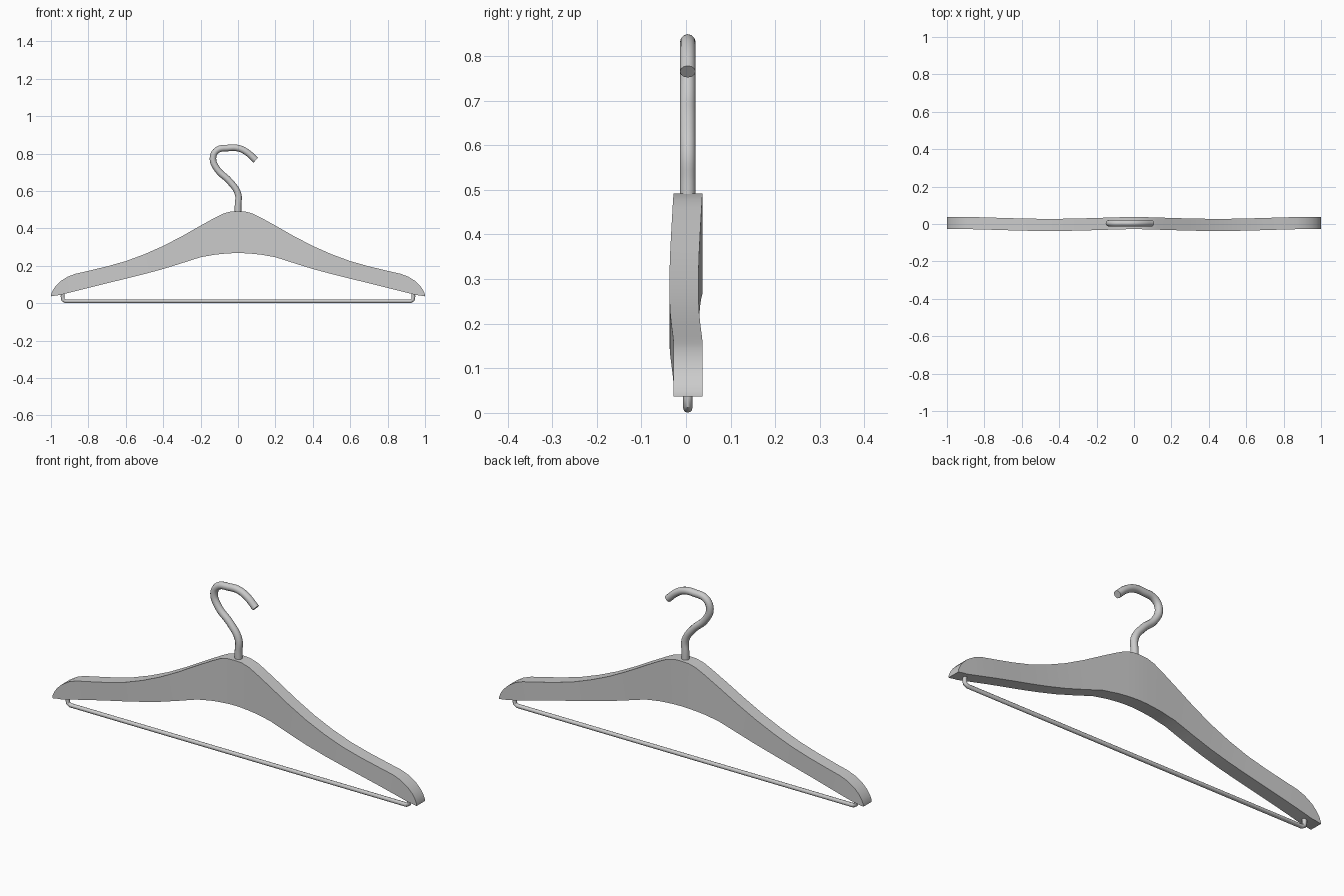
import bpy, bmesh, math

if "Cube" in bpy.data.objects:
    bpy.data.objects.remove(bpy.data.objects["Cube"])

# Wooden body: stations from centre to tip (x, lower z, upper z), mirrored in x
half = [(0.0, .268, .492), (.04, .267, .490), (.08, .264, .479), (.12, .260, .459),
        (.20, .246, .415), (.30, .214, .358), (.40, .183, .306), (.50, .156, .262),
        (.60, .131, .225), (.70, .107, .197), (.80, .082, .173), (.87, .064, .157),
        (.91, .054, .142), (.95, .044, .117), (.975, .041, .092), (.99, .038, .070),
        (1.0, .037, .046)]
stations = [(-x, a, b) for x, a, b in reversed(half[1:])] + half


def bow(x):
    """Forward bend of the arms."""
    t = min(abs(x) / 0.9, 1)
    return -0.010 * math.sin(math.pi * t) ** 1.5 if t < 1 else 0.0


bm = bmesh.new()
rings = []
for x, lo, hi in stations:
    y0, y1 = -0.0275 + bow(x), 0.0375 + bow(x)
    rings.append([bm.verts.new(p) for p in
                  ((x, y0, lo), (x, y1, lo), (x, y1, hi), (x, y0, hi))])
for r, s in zip(rings, rings[1:]):
    for i in range(4):
        j = (i + 1) % 4
        bm.faces.new((r[i], r[j], s[j], s[i]))
bm.faces.new(rings[0])
bm.faces.new(rings[-1])
bmesh.ops.recalc_face_normals(bm, faces=bm.faces)
me = bpy.data.meshes.new("hanger_body")
bm.to_mesh(me)
bm.free()
body = bpy.data.objects.new("hanger_body", me)
bpy.context.collection.objects.link(body)


def smooth(ob):
    bpy.ops.object.select_all(action='DESELECT')
    ob.select_set(True)
    bpy.context.view_layer.objects.active = ob
    bpy.ops.object.shade_smooth_by_angle(angle=math.radians(35))


def wire(name, pts, radius, kind):
    """Round capped wire through (x, z) points."""
    cu = bpy.data.curves.new(name, 'CURVE')
    cu.dimensions = '3D'
    cu.bevel_depth = radius
    cu.bevel_resolution = 4
    cu.resolution_u = 5
    cu.use_fill_caps = True
    sp = cu.splines.new(kind)
    data = sp.bezier_points if kind == 'BEZIER' else sp.points
    data.add(len(pts) - 1)
    for p, (x, z) in zip(data, pts):
        if kind == 'BEZIER':
            p.co = (x, 0.004, z)
            p.handle_left_type = p.handle_right_type = 'AUTO'
        else:
            p.co = (x, 0.004, z, 1)
    ob = bpy.data.objects.new(name, cu)
    bpy.context.collection.objects.link(ob)
    bpy.ops.object.select_all(action='DESELECT')
    ob.select_set(True)
    bpy.context.view_layer.objects.active = ob
    bpy.ops.object.convert(target='MESH')
    smooth(bpy.context.view_layer.objects.active)


smooth(body)

# Metal hook
wire("hook", [(0, .46), (0, .52), (0, .585), (-.045, .652), (-.11, .715), (-.134, .775),
              (-.112, .818), (-.05, .830), (0, .829), (.045, .809), (.095, .765)],
     0.0175, 'BEZIER')

# Trouser bar with upturned ends
end = [(.935, .065), (.938, .035), (.935, .018), (.922, .0105)]
wire("trouser_bar", [(-x, z) for x, z in end] + end[::-1], 0.0102, 'POLY')
